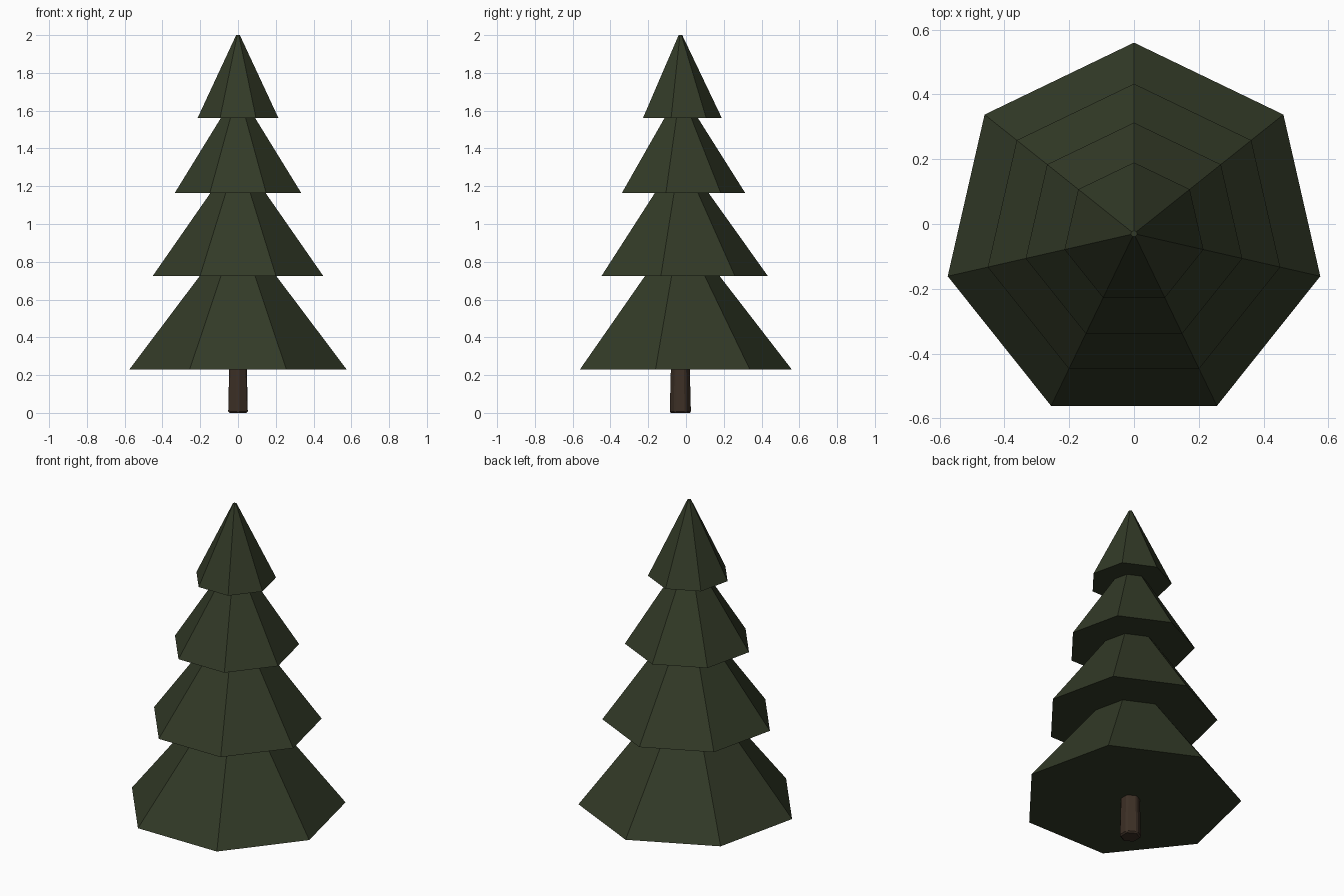
import bpy
import math

cube = bpy.data.objects.get("Cube")
if cube:
    bpy.data.objects.remove(cube, do_unlink=True)

AXIS_Y = -0.03


def material(name, color):
    mat = bpy.data.materials.new(name)
    mat.use_nodes = True
    mat.diffuse_color = color
    bsdf = mat.node_tree.nodes["Principled BSDF"]
    bsdf.inputs["Base Color"].default_value = color
    bsdf.inputs["Roughness"].default_value = 0.9
    return mat


def frustum(name, sides, r_low, r_high, z_low, z_high, mat):
    """Flat-sided cone section with one corner pointing to the back."""
    bpy.ops.mesh.primitive_cone_add(
        vertices=sides, radius1=r_low, radius2=r_high, depth=z_high - z_low,
        location=(0, AXIS_Y, (z_low + z_high) / 2))
    obj = bpy.context.object
    obj.name = name
    # Keep a corner on +y
    corner = max(obj.data.vertices, key=lambda v: v.co.xy.length).co
    obj.rotation_euler.z = math.pi / 2 - math.atan2(corner.y, corner.x)
    obj.data.materials.append(mat)
    return obj


needles = material("dark green needles", (0.032, 0.042, 0.02, 1))
bark = material("dark brown bark", (0.046, 0.029, 0.019, 1))

# Branch tiers, each tucked into the one above
tiers = [
    ("bottom_branches", 0.59, 0.08, 0.23, 0.89),
    ("lower_branches", 0.463, 0.06, 0.725, 1.29),
    ("upper_branches", 0.343, 0.04, 1.165, 1.645),
    ("top_branches", 0.22, 0.01, 1.56, 2.0),
]
for name, r_low, r_high, z_low, z_high in tiers:
    frustum(name, 7, r_low, r_high, z_low, z_high, needles)

# Trunk with a softened foot
trunk = frustum("trunk", 6, 0.06, 0.05, 0, 0.4, bark)
bevel = trunk.modifiers.new("soft edges", "BEVEL")
bevel.width = 0.008
bevel.segments = 1
